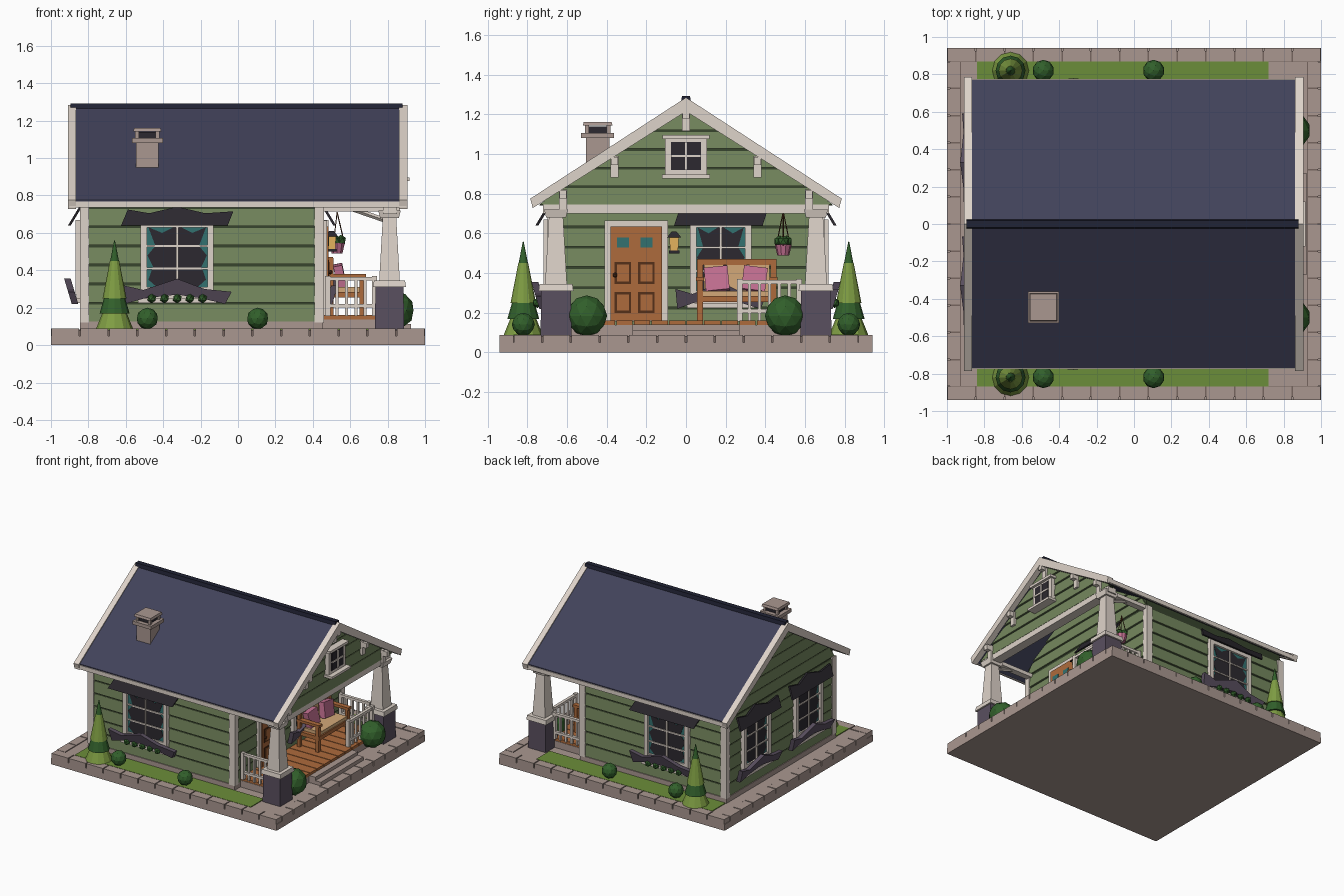
import bpy, bmesh, math
from mathutils import Matrix, Vector

if "Cube" in bpy.data.objects:
    bpy.data.objects.remove(bpy.data.objects["Cube"])

PAL = dict(cream='DDD2C8', siding='74865E', groove='3A4631', stone='A8968F', joint='75655F', roof='43445A',
           ridge='262838', wood='AC6A3E', tan='D2A778', pink='C26F90', slate='5A505F', awning='2E2B31', teal='35706F',
           glass='302D33', leaf='35602F', leaf2='7E9C45', grass='6B8C3C', brown='55331F', glow='E8B560')
MATS = {}
for k, h in PAL.items():
    m = MATS[k] = bpy.data.materials.new(k)
    m.diffuse_color = [(int(h[i:i + 2], 16) / 255) ** 2.2 for i in (0, 2, 4)] + [1]
    m.use_nodes = True
    m.node_tree.nodes["Principled BSDF"].inputs["Base Color"].default_value = m.diffuse_color

I = Matrix()


def finish(name, bm, col, M=I):
    bm.transform(M)
    bmesh.ops.recalc_face_normals(bm, faces=bm.faces)
    me = bpy.data.meshes.new(name)
    bm.to_mesh(me)
    bm.free()
    me.materials.append(MATS[col])
    ob = bpy.data.objects.new(name, me)
    bpy.context.collection.objects.link(ob)
    return ob


def loft(name, a, b, col, M=I):
    """Solid between two matching loops of 3D points."""
    bm = bmesh.new()
    A, B = [bm.verts.new(p) for p in a], [bm.verts.new(p) for p in b]
    bm.faces.new(A)
    bm.faces.new(B)
    for i in range(len(A)):
        j = (i + 1) % len(A)
        bm.faces.new((A[i], A[j], B[j], B[i]))
    return finish(name, bm, col, M)


def rect(x0, x1, y0, y1, z):
    return [(x0, y0, z), (x1, y0, z), (x1, y1, z), (x0, y1, z)]


def box(name, x0, x1, y0, y1, z0, z1, col, M=I):
    return loft(name, rect(x0, x1, y0, y1, z0), rect(x0, x1, y0, y1, z1), col, M)


def taper(name, x, y, z0, r0, z1, r1, col):
    return loft(name, rect(x - r0, x + r0, y - r0, y + r0, z0), rect(x - r1, x + r1, y - r1, y + r1, z1), col)


def prism_x(name, pts, x0, x1, col):
    return loft(name, [(x0, *p) for p in pts], [(x1, *p) for p in pts], col)


def prism_y(name, pts, y0, y1, col, M=I):
    return loft(name, [(p[0], y0, p[1]) for p in pts], [(p[0], y1, p[1]) for p in pts], col, M)


def cone(name, p, q, r0, r1, n, col):
    p, q = Vector(p), Vector(q)
    d = q - p
    bm = bmesh.new()
    bmesh.ops.create_cone(bm, cap_ends=True, segments=n, radius1=r0, radius2=r1, depth=d.length)
    return finish(name, bm, col, Matrix.Translation((p + q) / 2) @ d.to_track_quat('Z', 'Y').to_matrix().to_4x4())


def ball(name, p, r, col, sub=1, M=I):
    bm = bmesh.new()
    bmesh.ops.create_icosphere(bm, subdivisions=sub, radius=r)
    return finish(name, bm, col, M @ Matrix.Translation(p))


# paved base with a ring of border stones
box('base_slab', -1, 1, -.94, .94, 0, .05, 'stone')
box('base_top', -.985, .985, -.925, .925, .05, .082, 'joint')
box('paving', -.925, .925, -.865, .865, .05, .084, 'stone')
for s in (-1, 1):
    for i in range(13):
        a, b = -1 + i * 2 / 13 + .004, -1 + (i + 1) * 2 / 13 - .004
        box('border_stone', a, b, *sorted((s * .87, s * .94)), .05, .088, 'stone')
    for i in range(12):
        a, b = -.87 + i * 1.74 / 12 + .004, -.87 + (i + 1) * 1.74 / 12 - .004
        box('border_stone', *sorted((s * .93, s)), a, b, .05, .088, 'stone')
    box('grass_strip', -.84, .72, *sorted((s * .7, s * .87)), .08, .09, 'grass')

# house body and clapboard courses
X0, X1, Y = -.83, .445, .68
box('foundation', X0 - .015, X1 + .01, -Y - .015, Y + .015, .08, .125, 'stone')
box('wall_core', X0, X1, -Y, Y, .12, .75, 'groove')
N = 6
for i in range(N):
    z0, z1 = .127 + i * .102, .127 + i * .102 + .09
    loft('clapboard', rect(X0 - .012, X1 + .012, -Y - .012, Y + .012, z0),
         rect(X0 - .004, X1 + .004, -Y - .004, Y + .004, z1), 'siding')
for x in (X0 - .016, X1 - .035):
    for y in (-Y - .017, Y - .03):
        box('corner_trim', x, x + .05, y, y + .047, .12, .74, 'cream')


def gable(xa, xb, ymax):
    half = lambda z: min(ymax, (1.235 - z) / .65)
    prism_x('gable_core', [(-half(.74), .74), (half(.74), .74), (half(.8), .8), (0, 1.235), (-half(.8), .8)], xa, xb, 'groove')
    for i in range(5):
        z0 = .745 + i * .094
        z1 = z0 + .083
        loft('gable_board', rect(xa - .012, xb + .012, -half(z0), half(z0), z0),
             rect(xa - .004, xb + .004, -half(z1), half(z1), z1), 'siding')


gable(X0, X1, Y)
gable(.81, .84, .74)

# roof
prism_x('roof', [(0, 1.28), (.77, .775), (.77, .735), (0, 1.235), (-.77, .735), (-.77, .775)], -.87, .865, 'roof')
for a, b in ((-.91, -.865), (.86, .905)):
    prism_x('rake_board', [(0, 1.285), (.785, .775), (.772, .728), (0, 1.215), (-.772, .728), (-.785, .775)], a, b, 'cream')
prism_x('ridge_cap', [(-.025, 1.262), (-.02, 1.293), (.02, 1.293), (.025, 1.262)], -.895, .88, 'ridge')
for s in (-1, 1):
    box('eave_fascia', -.9, .9, *sorted((s * .762, s * .776)), .735, .768, 'cream')

# chimney
cx, cy = -.485, -.445
taper('chimney', cx, cy, .85, .06, 1.085, .06, 'stone')
taper('chimney_collar', cx, cy, 1.08, .083, 1.107, .083, 'stone')
taper('chimney_flue', cx, cy, 1.107, .05, 1.14, .05, 'glass')
for i in (-1, 1):
    for j in (-1, 1):
        taper('chimney_post', cx + i * .055, cy + j * .055, 1.107, .01, 1.145, .01, 'stone')
taper('chimney_cap', cx, cy, 1.143, .075, 1.162, .07, 'stone')

# gable window and knee brackets
box('attic_frame', .84, .88, -.105, .105, .895, 1.085, 'cream')
box('attic_head', .84, .9, -.118, .118, 1.075, 1.095, 'cream')
box('attic_sill', .84, .918, -.12, .12, .878, .897, 'cream')
box('attic_glass', .88, .885, -.075, .075, .92, 1.06, 'glass')
box('attic_muntin', .88, .89, -.006, .006, .92, 1.06, 'cream')
box('attic_muntin', .88, .89, -.075, .075, .984, .996, 'cream')
for y in (0, -.36, .36, -.62, .62):
    t = 1.225 - .65 * abs(y)
    box('gable_bracket', .84, .865, y - .02, y + .02, t - .11, t, 'cream')
    box('gable_bracket_arm', .84, .9, y - .018, y + .018, t - .045, t - .005, 'cream')

# porch beam, columns, braces
box('porch_beam', .775, .85, -.72, .72, .70, .745, 'cream')
for s in (-1, 1):
    y = s * .655
    box('side_beam', .44, .8, y - .025, y + .025, .715, .745, 'cream')
    taper('column_pedestal', .81, y, .08, .078, .315, .075, 'slate')
    taper('pedestal_cap', .81, y, .31, .088, .345, .083, 'cream')
    taper('column_shaft', .81, y, .345, .055, .68, .036, 'cream')
    taper('column_capital', .81, y, .68, .05, .72, .06, 'cream')
    cone('column_brace', (.62, y, .725), (.78, y, .67), .013, .013, 4, 'cream')

# porch floor and steps
box('porch_base', .44, .82, -.62, .62, .08, .138, 'stone')
for i in range(14):
    y = -.62 + i * 1.24 / 14
    box('floor_plank', .44, .825, y + .003, y + .0855, .138, .16, 'wood')
for i in range(2):
    box('step', .8, .925 - .05 * i, -.27, .27, .08, .113 + .027 * i, 'stone')


def railing(x0, y0, x1, y1, n):
    for z in (.2, .345):
        box('rail', min(x0, x1) - .012, max(x0, x1) + .012, min(y0, y1) - .012, max(y0, y1) + .012, z, z + .02, 'cream')
    for i in range(n):
        t = i / (n - 1)
        r = .014 if i in (0, n - 1) else .008
        taper('baluster', x0 + (x1 - x0) * t, y0 + (y1 - y0) * t, .155, r, .37 if r > .01 else .35, r, 'cream')


railing(.48, -.62, .73, -.62, 6)
railing(.48, .62, .73, .62, 6)
railing(.79, .27, .79, .57, 7)

# windows: built facing -y at the origin, then turned onto each wall
PEAK = [(-1, .1), (-.62, .075), (0, .135), (.5, .08), (1, .065), (.88, 0), (.45, .03), (0, .05), (-.6, .03), (-.96, 0)]
TENT = [(-1, 0), (-.88, .085), (-.5, .065), (0, .1), (.5, .065), (1, .075), (.9, 0)]


def window(x, y, deg, hw, aw, plants=True):
    M = Matrix.Translation((x, y, 0)) @ Matrix.Rotation(math.radians(deg), 4, 'Z')
    g = hw - .033
    for a, b in ((-hw, -g), (g, hw)):
        box('window_jamb', a, b, -.035, 0, .27, .66, 'cream', M)
    box('window_head', -hw, hw, -.035, 0, .63, .67, 'cream', M)
    box('window_sill', -hw - .015, hw + .015, -.05, 0, .225, .25, 'cream', M)
    box('window_apron', -hw, hw, -.03, 0, .25, .31, 'cream', M)
    box('curtain', -g, g, -.017, 0, .3, .64, 'teal', M)
    half = [(0, .64), (.5, .6), (.95, .63), (.72, .53), (.98, .48), (.8, .42), (.95, .35), (.6, .3)]
    star = [(g * u, z) for u, z in half] + [(-g * u, z) for u, z in half[:0:-1]]
    prism_y('window_glass', star, -.02, -.01, 'glass', M)
    box('window_mullion', -.006, .006, -.03, 0, .3, .64, 'cream', M)
    for z in (.41, .53):
        box('window_bar', -g, g, -.028, 0, z - .005, z + .005, 'cream', M)
    shear = Matrix(((1, 0, 0, 0), (0, 1, .6, 0), (0, 0, 1, 0), (0, 0, 0, 1)))
    prism_y('awning', [(aw * u, z) for u, z in TENT], -.075, -.06, 'awning',
            M @ Matrix.Translation((0, 0, .64)) @ shear)
    shear[1][2] = -.3
    prism_y('flower_box', [(aw * .97 * u, z) for u, z in PEAK], -.055, -.02, 'slate',
            M @ Matrix.Translation((0, 0, .22)) @ shear)
    for i in range(5 if plants else 0):
        ball('box_plant', ((i - 2) * .068, -.065, .25), .026, 'leaf', 1, M)


for s in (-1, 1):
    window(-.325, s * (Y + .004), 0 if s < 0 else 180, .195, .3)
    window(X0 - .004, s * .33, -90, .17, .27, False)
window(X1 + .004, .175, 90, .155, .235, False)

# front door
D = X1 + .01
box('door_frame', X1, D + .02, -.41, -.09, .155, .665, 'cream')
box('door', D, D + .028, -.38, -.12, .16, .635, 'wood')
for y in (-.318, -.2):
    for a, b in ((.2, .305), (.345, .455)):
        box('panel_groove', D + .02, D + .031, y - .042, y + .042, a, b, 'brown')
        box('door_panel', D + .02, D + .035, y - .03, y + .03, a + .012, b - .012, 'wood')
    box('door_light', D + .02, D + .032, y - .03, y + .03, .53, .58, 'teal')
ball('door_knob', (D + .04, -.358, .39), .013, 'brown')

# wall lantern
box('lantern_arm', X1, .5, -.067, -.053, .59, .602, 'awning')
taper('lantern_base', .5, -.06, .5, .026, .513, .026, 'awning')
taper('lantern_glass', .5, -.06, .513, .02, .58, .024, 'glow')
taper('lantern_roof', .5, -.06, .58, .036, .61, .012, 'awning')

# bench with cushions
for y in (.07, .44):
    box('bench_back_leg', .485, .51, y - .015, y + .015, .16, .465, 'wood')
    box('bench_front_leg', .65, .675, y - .015, y + .015, .16, .37, 'wood')
    box('bench_arm', .485, .685, y - .02, y + .02, .36, .38, 'wood')
box('bench_seat', .485, .68, .055, .455, .255, .285, 'wood')
box('bench_pad', .51, .67, .085, .425, .285, .31, 'tan')
box('bench_top_rail', .485, .507, .055, .455, .44, .47, 'wood')
for i in range(3):
    box('bench_back_panel', .488, .502, .09 + i * .115, .19 + i * .115, .285, .445, 'tan')
for y, t in ((.155, .1), (.345, -.12)):
    M = Matrix.Translation((.545, y, .37)) @ Matrix.Rotation(t, 4, 'X') @ Matrix.Rotation(-.2, 4, 'Y')
    box('cushion', -.024, .024, -.06, .06, -.06, .06, 'pink', M)

# hanging basket
B = Vector((.53, .49, 0))
cone('basket_pot', B + Vector((0, 0, .49)), B + Vector((0, 0, .545)), .03, .043, 10, 'pink')
for i in range(3):
    a = i * 2.094
    d = Vector((math.cos(a), math.sin(a), 0)) * .04
    cone('basket_cord', B + d + Vector((0, 0, .54)), B + Vector((0, 0, .71)), .003, .003, 4, 'brown')
    ball('basket_plant', B + d * .5 + Vector((0, 0, .56)), .03, 'leaf')

# shrubs and conifers, mirrored on both sides
for s in (-1, 1):
    for x in (-.485, .105):
        ball('small_bush', (x, s * .82, .142), .058, 'leaf', 2)
    ball('porch_bush', (.84, s * .5, .185), .103, 'leaf', 2)
    for z0, z1, r, c in ((.085, .27, .1, 'leaf2'), (.17, .36, .08, 'leaf'), (.25, .45, .064, 'leaf2'), (.33, .56, .047, 'leaf')):
        cone('conifer_tier', (-.66, s * .82, z0), (-.66, s * .82, z1), r, .002 if z1 > .5 else .025, 12, c)
